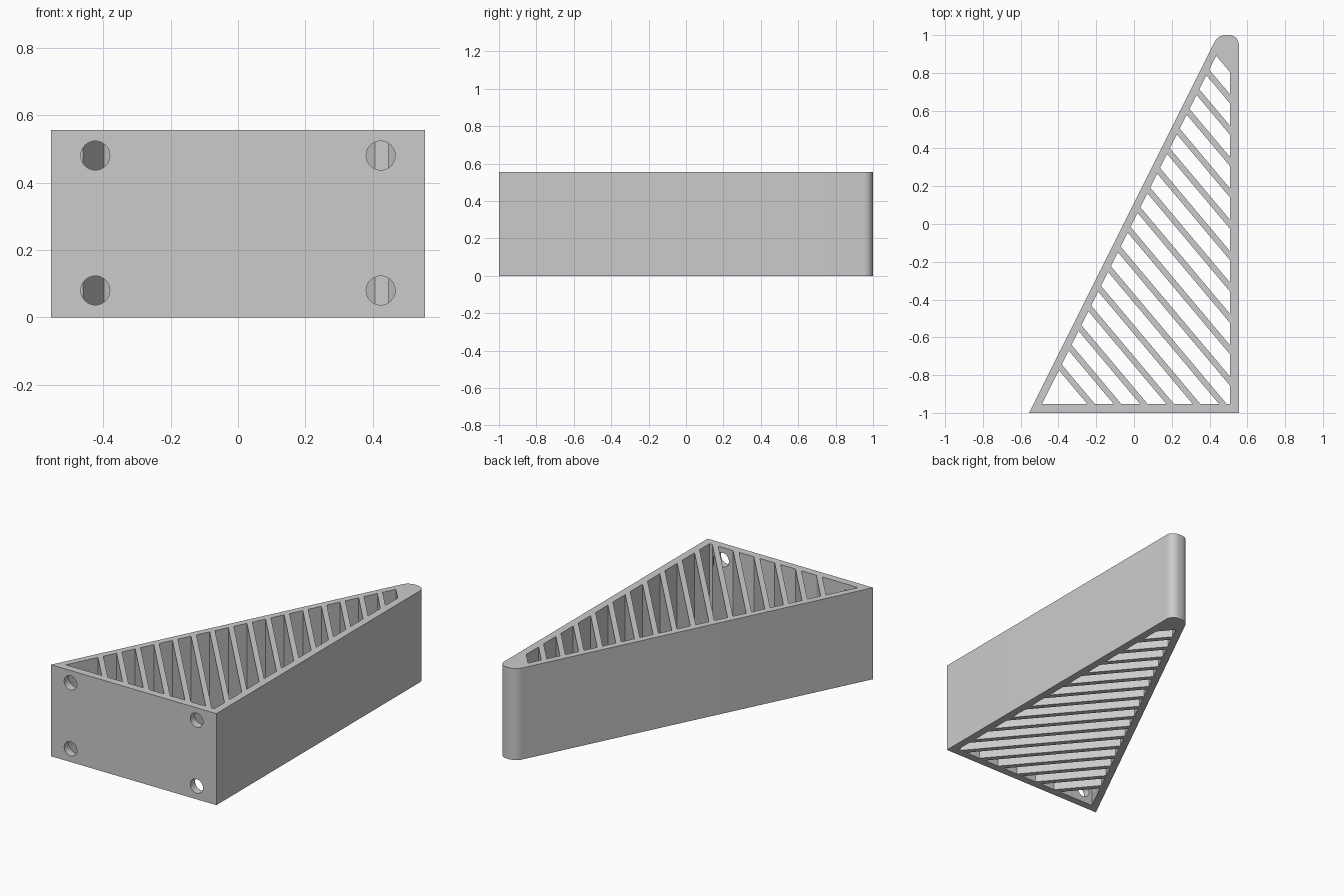
import bpy
import bmesh
from math import cos, sin, pi, radians, atan2, sqrt
from mathutils import Matrix, Vector

cube = bpy.data.objects.get("Cube")
if cube:
    bpy.data.objects.remove(cube, do_unlink=True)

HEIGHT = 0.555
HALF = 0.555
WALL = 0.046
SLOPE = 1.19          # steepness of the diagonal slats
PITCH, GAP = 0.166, 0.118
FIRST = 1.409         # where the rearmost slot begins
SLOTS = 17

grey = bpy.data.materials.new("plain_grey")
grey.use_nodes = True
colour = (0.6, 0.6, 0.6, 1)
grey.diffuse_color = colour
grey.node_tree.nodes["Principled BSDF"].inputs["Base Color"].default_value = colour


def arc(cx, cy, r, start, end, n=10):
    """Points along a circular arc, angles in radians."""
    angles = [start + (end - start) * i / n for i in range(n + 1)]
    return [(cx + r * cos(a), cy + r * sin(a)) for a in angles]


def flat_face(points):
    bm = bmesh.new()
    bm.faces.new([bm.verts.new((x, y, 0)) for x, y in points])
    return bm


def extrude(bm, z0, z1):
    """Turn a flat face into a prism between two heights."""
    bmesh.ops.translate(bm, verts=bm.verts[:], vec=(0, 0, z0))
    made = bmesh.ops.extrude_face_region(bm, geom=bm.faces[:])["geom"]
    top = [g for g in made if isinstance(g, bmesh.types.BMVert)]
    bmesh.ops.translate(bm, verts=top, vec=(0, 0, z1 - z0))
    bmesh.ops.recalc_face_normals(bm, faces=bm.faces[:])


def make_object(name, bm):
    mesh = bpy.data.meshes.new(name)
    bm.to_mesh(mesh)
    bm.free()
    mesh.materials.append(grey)
    obj = bpy.data.objects.new(name, mesh)
    bpy.context.scene.collection.objects.link(obj)
    return obj


# Wedge body: right-angled outline with a blunt, rounded tip
r_right, r_left = 0.05, 0.065
slant_dir = pi - atan2(1, 2)                 # outward direction of slanted side
left_y = 1 - r_left
left_x = (left_y + 1) / 2 - HALF + r_left * sqrt(5) / 2
outline = [(-HALF, -1), (HALF, -1)]
outline += arc(HALF - r_right, 1 - r_right, r_right, 0, pi / 2)
outline += arc(left_x, left_y, r_left, pi / 2, slant_dir)
bm = flat_face(outline)
extrude(bm, 0, HEIGHT)
body = make_object("slatted_wedge", bm)

# Slot cutters: strips of the inner triangle
inner_left = -HALF + 0.045
x_right, y_front = HALF - WALL, -1 + WALL
triangle = [((y_front + 1) / 2 + inner_left, y_front), (x_right, y_front),
            (x_right, 2 * (x_right - inner_left) - 1)]
normal = Vector((SLOPE, 1, 0)).normalized()
slots = bmesh.new()
for k in range(SLOTS):
    upper = FIRST - k * PITCH
    strip = flat_face(triangle)
    for level, side in ((upper, "clear_outer"), (upper - GAP, "clear_inner")):
        if k == SLOTS - 1 and side == "clear_inner":
            continue                         # front corner slot stays a full triangle
        bmesh.ops.bisect_plane(strip, geom=strip.verts[:] + strip.edges[:] + strip.faces[:],
                               plane_co=(0, level, 0), plane_no=normal, **{side: True})
    extrude(strip, -0.1, HEIGHT + 0.1)
    temp = bpy.data.meshes.new("strip")
    strip.to_mesh(temp)
    strip.free()
    slots.from_mesh(temp)
    bpy.data.meshes.remove(temp)
slot_cutter = make_object("slot_cutter", slots)

# Screw hole cutters through the front wall
holes = bmesh.new()
for x in (-0.423, 0.423):
    for z in (0.08, 0.48):
        place = Matrix.Translation((x, -1, z)) @ Matrix.Rotation(radians(90), 4, "X")
        bmesh.ops.create_cone(holes, cap_ends=True, segments=32, radius1=0.043,
                              radius2=0.043, depth=0.2, matrix=place)
hole_cutter = make_object("hole_cutter", holes)

# Cut, then bake the result into the body
for cutter in (slot_cutter, hole_cutter):
    cutter.hide_render = True
    mod = body.modifiers.new(cutter.name, "BOOLEAN")
    mod.operation = "DIFFERENCE"
    mod.solver = "EXACT"
    mod.object = cutter
bpy.context.view_layer.update()
evaluated = body.evaluated_get(bpy.context.evaluated_depsgraph_get())
baked = bpy.data.meshes.new_from_object(evaluated)
body.modifiers.clear()
body.data = baked
for cutter in (slot_cutter, hole_cutter):
    bpy.data.objects.remove(cutter, do_unlink=True)

# Smooth the rounded tip and holes, keep edges crisp
bpy.ops.object.select_all(action="DESELECT")
body.select_set(True)
bpy.context.view_layer.objects.active = body
bpy.ops.object.shade_smooth_by_angle(angle=radians(30))
